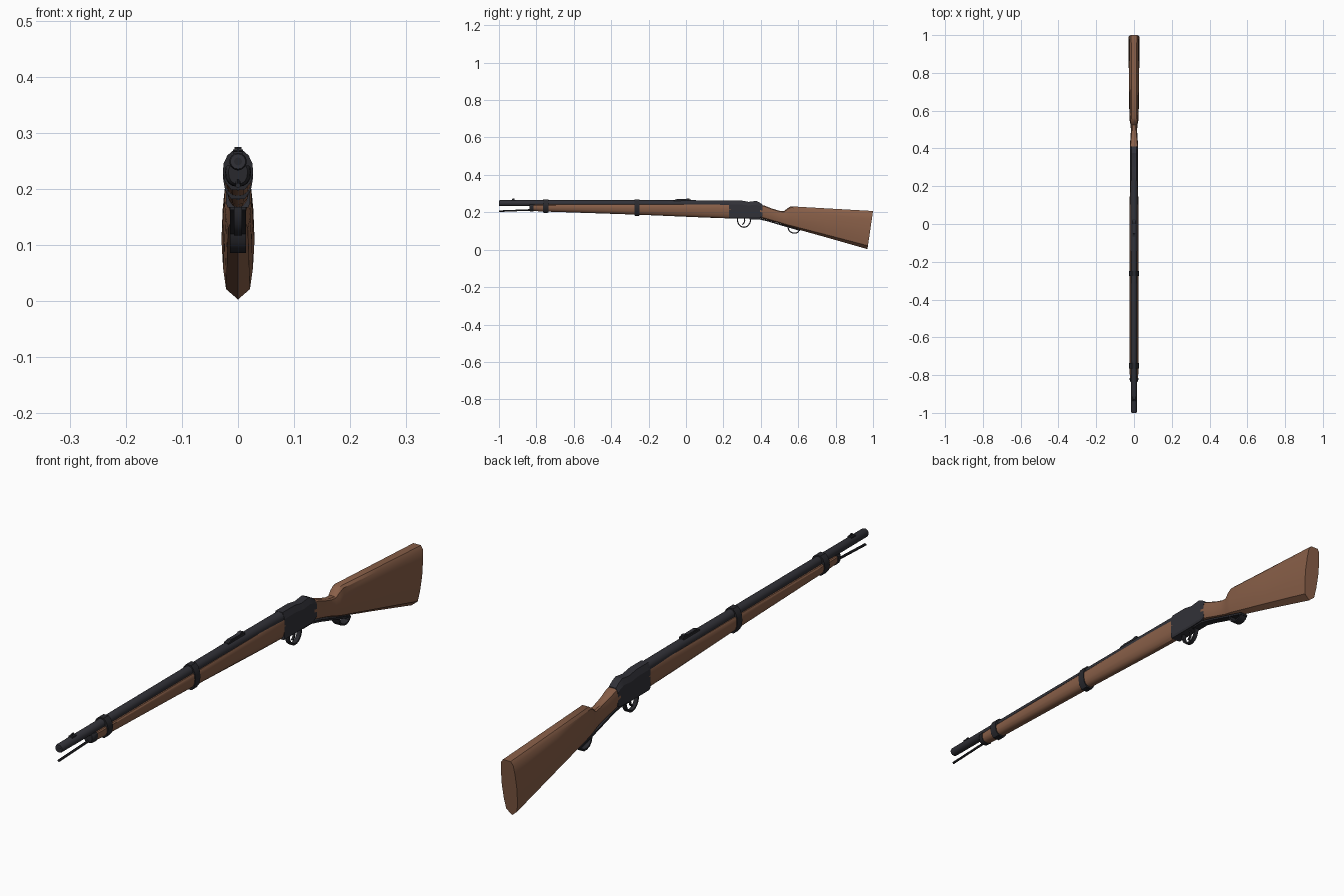
import bpy, bmesh, math
from mathutils import Vector


def material(name, rgb):
    m = bpy.data.materials.new(name)
    m.diffuse_color = (*rgb, 1)
    return m


WOOD = material("walnut wood", (0.25, 0.115, 0.065))
STEEL = material("dark steel", (0.031, 0.031, 0.039))
BLACK = material("black steel", (0.022, 0.022, 0.027))


def finish(name, bm, mat, angle=35):
    bmesh.ops.recalc_face_normals(bm, faces=bm.faces)
    me = bpy.data.meshes.new(name)
    bm.to_mesh(me)
    bm.free()
    me.materials.append(mat)
    ob = bpy.data.objects.new(name, me)
    bpy.context.collection.objects.link(ob)
    bpy.ops.object.select_all(action='DESELECT')
    ob.select_set(True)
    bpy.context.view_layer.objects.active = ob
    bpy.ops.object.shade_smooth_by_angle(angle=math.radians(angle))
    return ob


def loft(name, rings, mat, angle=35):
    """Skin a list of equal-length rings and cap both ends."""
    bm = bmesh.new()
    vs = [[bm.verts.new(p) for p in r] for r in rings]
    n = len(rings[0])
    for a, b in zip(vs, vs[1:]):
        for i in range(n):
            bm.faces.new((a[i], a[(i + 1) % n], b[(i + 1) % n], b[i]))
    bm.faces.new(vs[0])
    bm.faces.new(vs[-1])
    return finish(name, bm, mat, angle)


def section(half, y, bottom, top, w, lean=0.0):
    """Mirrored cross-section; half = (x, t) fractions from bottom to top."""
    full = half + [(-x, t) for x, t in reversed(half) if x > 0]
    return [(x * w, y + lean * (t - 1), bottom + t * (top - bottom)) for x, t in full]


def rod(name, stations, mat, sides=14):
    """Round bar along y from (y, z, radius) stations."""
    a = [2 * math.pi * (i + 0.5) / sides for i in range(sides)]
    return loft(name, [[(r * math.cos(t), y, z + r * math.sin(t)) for t in a]
                       for y, z, r in stations], mat)


def strap(name, path, w, t, mat):
    """Flat metal strip following a (y, z) path; w half width, t half thickness."""
    pts = [Vector(p) for p in path]
    rings = []
    for i, p in enumerate(pts):
        d = (pts[min(i + 1, len(pts) - 1)] - pts[max(i - 1, 0)]).normalized()
        n = Vector((-d.y, d.x)) * t
        rings.append([(s * w, p.x + k * n.x, p.y + k * n.y)
                      for s, k in ((-1, -1), (1, -1), (1, 1), (-1, 1))])
    return loft(name, rings, mat)


def plate(name, profile, w, mat):
    """Side profile of (y, z) points, extruded across x."""
    return loft(name, [[(x, y, z) for y, z in profile] for x in (-w, w)], mat, 20)


# Butt stock with pinched wrist, raised comb and slanted butt
BUTT = [(0, 0), (0.72, 0.09), (0.9, 0.27), (1, 0.52), (0.93, 0.78), (0.8, 0.94), (0.5, 1)]
loft("butt_stock", [section(BUTT, *s) for s in (
    (0.395, 0.169, 0.240, 0.022), (0.42, 0.163, 0.236, 0.022),
    (0.46, 0.152, 0.220, 0.018), (0.50, 0.141, 0.208, 0.0165),
    (0.525, 0.132, 0.206, 0.0185), (0.54, 0.126, 0.220, 0.022),
    (0.56, 0.119, 0.232, 0.0245), (0.75, 0.066, 0.221, 0.027),
    (1.0, 0.003, 0.207, 0.0295, 0.03))], WOOD)

# Fore stock, tapering to the muzzle
FORE = [(0, 0), (0.4, 0.03), (0.72, 0.15), (0.93, 0.38), (1, 0.65), (0.96, 0.9), (0.8, 1)]
loft("fore_stock", [section(FORE, *s) for s in (
    (-0.825, 0.208, 0.240, 0.021), (-0.78, 0.205, 0.241, 0.0235),
    (-0.25, 0.187, 0.242, 0.0245), (0.10, 0.172, 0.243, 0.023),
    (0.24, 0.167, 0.243, 0.0215))], WOOD)
loft("nose_cap", [section(FORE, *s) for s in (
    (-0.838, 0.209, 0.240, 0.017), (-0.832, 0.205, 0.242, 0.022),
    (-0.815, 0.204, 0.242, 0.0235))], BLACK)

# Barrel, bore and cleaning rod
rod("barrel", [(-1.0, 0.249, 0.0135), (-0.995, 0.249, 0.0155), (-0.4, 0.248, 0.0165),
               (0.05, 0.246, 0.0185), (0.24, 0.243, 0.020)], STEEL)
rod("bore", [(-1.0005, 0.249, 0.007), (-0.99, 0.249, 0.007)], BLACK)
rod("cleaning_rod", [(-1.0, 0.206, 0.0045), (-0.80, 0.214, 0.0045)], BLACK, 8)

# Barrel bands with a screw lug below each
BAND = [(0.45, 0), (0.85, 0.18), (1, 0.45), (0.95, 0.68), (0.7, 0.88), (0.35, 1)]
for name, y, bottom in (("front_band", -0.75, 0.199), ("middle_band", -0.262, 0.182)):
    loft(name, [section(BAND, y + d, bottom, 0.268, 0.027) for d in (-0.014, 0.014)], BLACK)
    rod(name + "_lug", [(y - 0.01, bottom + 0.003, 0.005), (y + 0.01, bottom + 0.003, 0.005)],
        BLACK, 8)

# Sights
plate("front_sight_base", [(-0.937, 0.258), (-0.911, 0.258), (-0.913, 0.267),
                           (-0.935, 0.267)], 0.008, BLACK)
plate("front_sight_blade", [(-0.933, 0.264), (-0.915, 0.264), (-0.917, 0.274),
                            (-0.927, 0.274)], 0.002, BLACK)
plate("rear_sight_base", [(-0.066, 0.256), (0.026, 0.256), (0.026, 0.269),
                          (0.015, 0.270), (-0.055, 0.268), (-0.066, 0.266)], 0.009, BLACK)
plate("rear_sight_leaf", [(-0.055, 0.266), (0.02, 0.266), (0.02, 0.275),
                          (0.008, 0.275), (0.0, 0.271), (-0.05, 0.272)], 0.0065, STEEL)

# Receiver with dipped breech top: rings run along y with chamfered upper edges
RECV = [(0.85, 0), (1, 0.08), (1, 0.78), (0.62, 1)]
loft("receiver", [section(RECV, *s) for s in (
    (0.23, 0.167, 0.263, 0.0215), (0.295, 0.167, 0.263, 0.0215),
    (0.335, 0.167, 0.256, 0.0215), (0.375, 0.168, 0.261, 0.0215),
    (0.395, 0.169, 0.252, 0.0215), (0.41, 0.178, 0.240, 0.0215))], STEEL, 20)

# Trigger guard and trigger
guard = [(0.31 - 0.035 * math.cos(t), 0.162 - 0.042 * math.sin(t))
         for t in (math.pi * i / 12 for i in range(13))]
strap("trigger_guard", [(0.275, 0.172)] + guard + [(0.345, 0.172)], 0.0075, 0.003, BLACK)
strap("trigger", [(0.312, 0.172), (0.314, 0.155), (0.310, 0.142), (0.302, 0.134)],
      0.0035, 0.0028, BLACK)

# Loading lever running under the wrist and ending in a curl
strap("lever", [(0.34, 0.166), (0.39, 0.166), (0.44, 0.154), (0.50, 0.136), (0.545, 0.123),
                (0.61, 0.104)], 0.0145, 0.0035, BLACK)
strap("lever_curl", [(0.545, 0.122), (0.549, 0.106), (0.558, 0.095), (0.573, 0.089),
                     (0.588, 0.089), (0.600, 0.095), (0.606, 0.106)], 0.0145, 0.003, BLACK)
